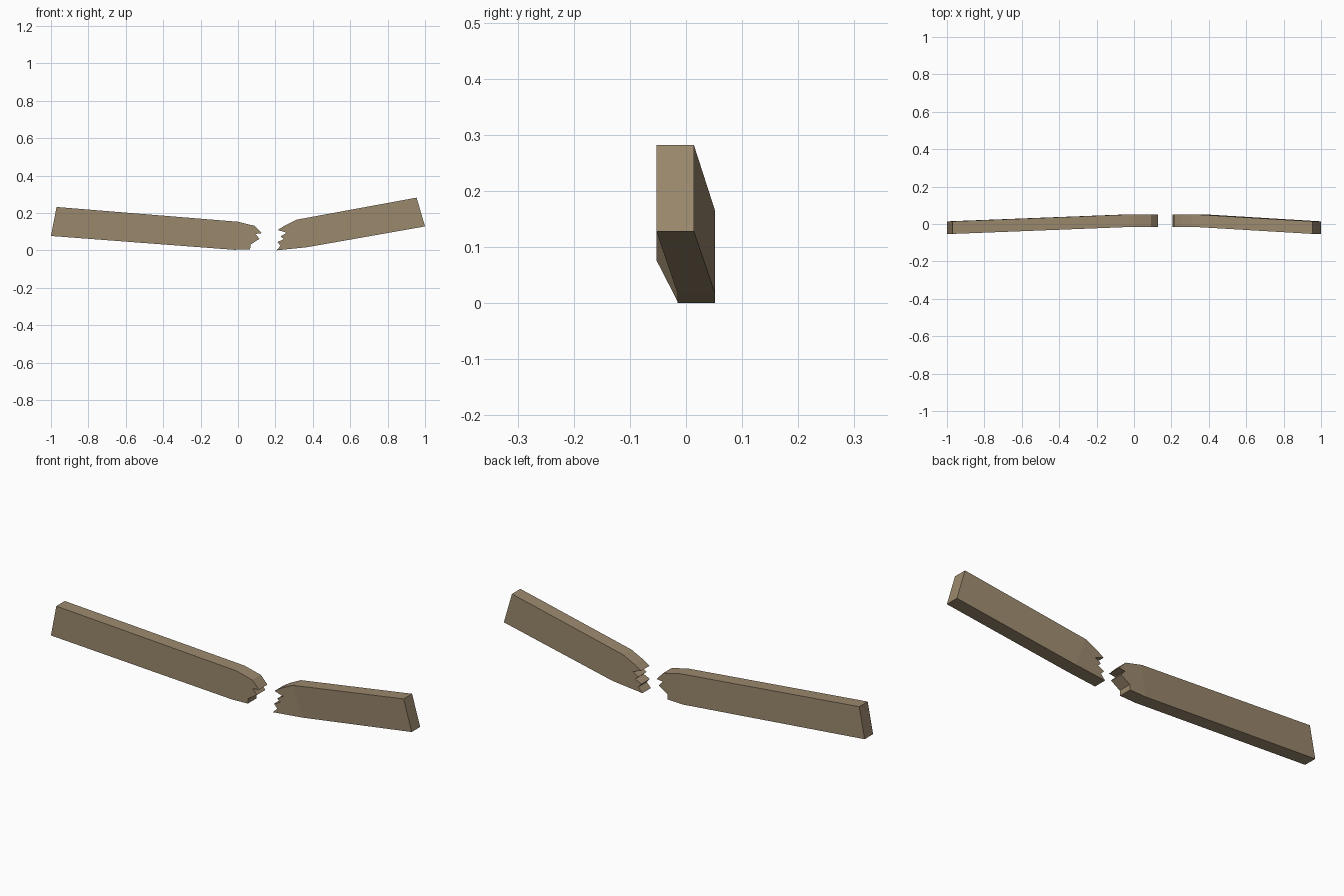
import bpy, bmesh

if "Cube" in bpy.data.objects:
    bpy.data.objects.remove(bpy.data.objects["Cube"])

wood = bpy.data.materials.new("weathered_wood")
wood.diffuse_color = (0.33, 0.25, 0.155, 1)
wood.use_nodes = True
wood.node_tree.nodes["Principled BSDF"].inputs["Base Color"].default_value = wood.diffuse_color

HALF = 0.0335          # half plank thickness
Y_END, Y_BREAK = -0.0195, 0.0185   # plank centre at outer end and at break


def plank(name, outer, bend, splinters):
    """outer, bend: (top, bottom) corners; splinters: jagged edge, top to bottom."""
    bm = bmesh.new()

    def layer(s):
        o = [bm.verts.new((x, Y_END + s, z)) for x, z in outer]
        b = [bm.verts.new((x, Y_BREAK + s, z)) for x, z in bend]
        j = [bm.verts.new((x, Y_BREAK + s, z)) for x, z in splinters]
        bm.faces.new([o[0], b[0], b[1], o[1]])       # long board face
        bm.faces.new([b[0]] + j + [b[1]])            # broken tip face
        return [o[0], b[0]] + j + [b[1], o[1]]

    front, back = layer(-HALF), layer(HALF)
    n = len(front)
    for i in range(n):                               # rim
        k = (i + 1) % n
        bm.faces.new([front[i], front[k], back[k], back[i]])
    bmesh.ops.recalc_face_normals(bm, faces=bm.faces)
    me = bpy.data.meshes.new(name)
    bm.to_mesh(me)
    bm.free()
    me.materials.append(wood)
    bpy.context.collection.objects.link(bpy.data.objects.new(name, me))


# Left half of the snapped plank
plank("left_plank",
      [(-0.97, 0.232), (-1.0, 0.077)],
      [(0.0, 0.153), (-0.02, 0.003)],
      [(0.09, 0.131), (0.127, 0.092), (0.093, 0.088), (0.115, 0.062),
       (0.067, 0.031), (0.065, 0.006)])

# Right half of the snapped plank
plank("right_plank",
      [(0.955, 0.282), (1.0, 0.128)],
      [(0.313, 0.164), (0.37, 0.017)],
      [(0.25, 0.133), (0.213, 0.109), (0.26, 0.094), (0.228, 0.075),
       (0.245, 0.06), (0.21, 0.044), (0.228, 0.025), (0.205, 0.0)])
